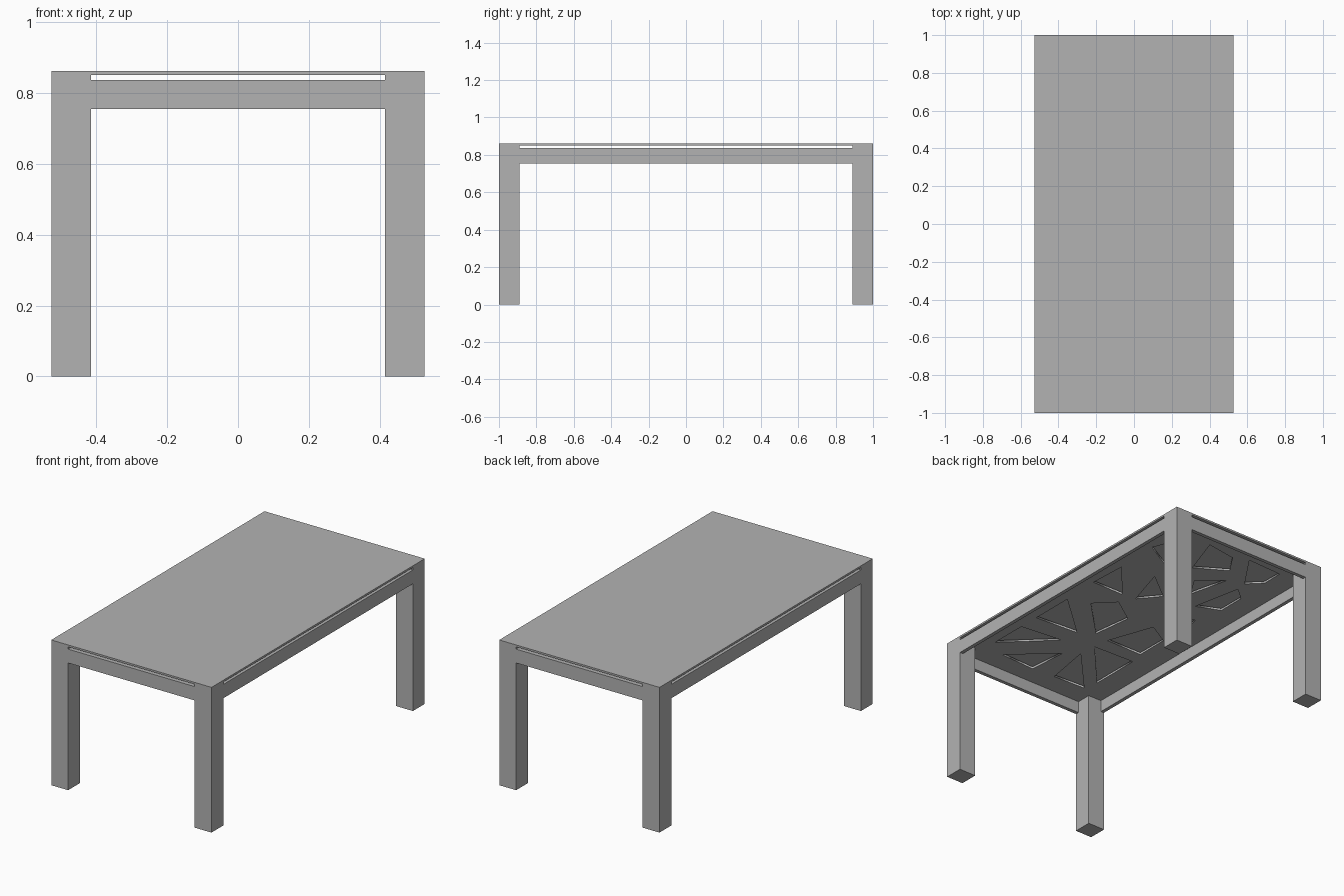
import bpy

# Clean start
cube = bpy.data.objects.get("Cube")
if cube:
    bpy.data.objects.remove(cube, do_unlink=True)

# Single grey finish
GREY = (0.45, 0.45, 0.45, 1.0)
grey = bpy.data.materials.new("matte_grey")
grey.use_nodes = True
grey.diffuse_color = GREY
shader = next(n for n in grey.node_tree.nodes if n.type == 'BSDF_PRINCIPLED')
shader.inputs["Base Color"].default_value = GREY

HALF_X, HALF_Y = 0.526, 1.0
LEG = 0.111
APRON_LOW, APRON_TOP = 0.755, 0.837
TOP_LOW, HEIGHT = 0.851, 0.862
BOARD = 0.022


def box(name, low, high):
    """Axis-aligned box between two opposite corners."""
    bpy.ops.mesh.primitive_cube_add(size=1)
    obj = bpy.context.object
    obj.name = name
    obj.location = [(a + b) / 2 for a, b in zip(low, high)]
    obj.scale = [abs(b - a) for a, b in zip(low, high)]
    bpy.ops.object.transform_apply(location=True, scale=True)
    obj.data.materials.append(grey)
    return obj


# Thin table top, floating above the aprons
box("table_top", (-HALF_X, -HALF_Y, TOP_LOW), (HALF_X, HALF_Y, HEIGHT))

# Square legs at the four corners
for sx, side in ((-1, "right"), (1, "left")):
    for sy, end in ((-1, "front"), (1, "back")):
        box(f"{end}_{side}_leg",
            (sx * HALF_X, sy * HALF_Y, 0),
            (sx * (HALF_X - LEG), sy * (HALF_Y - LEG), TOP_LOW))

# Aprons flush with the outer leg faces
reach_x, reach_y = HALF_X - LEG, HALF_Y - LEG
for sx, side in ((-1, "right"), (1, "left")):
    box(f"{side}_apron",
        (sx * HALF_X, -reach_y, APRON_LOW),
        (sx * (HALF_X - BOARD), reach_y, APRON_TOP))
for sy, end in ((-1, "front"), (1, "back")):
    box(f"{end}_apron",
        (-reach_x, sy * HALF_Y, APRON_LOW),
        (reach_x, sy * (HALF_Y - BOARD), APRON_TOP))

# Under-panel with angular cut-outs: a filled flat curve with holes
cutouts = [
    [(.38, .10), (.37, .33), (.17, .10)],
    [(.37, -.41), (.37, -.14), (.09, -.39)],
    [(.37, -.77), (.37, -.54), (.10, -.51)],
    [(.25, -.85), (0, -.62), (.02, -.86)],
    [(-.13, -.85), (-.08, -.56), (-.34, -.84)],
    [(-.09, -.45), (-.36, -.44), (-.36, -.75)],
    [(.24, -.09), (.13, .02), (-.03, -.09), (0, -.33)],
    [(-.1, -.35), (-.2, -.07), (-.34, -.15), (-.34, -.35)],
    [(.08, .11), (.16, .37), (-.02, .23)],
    [(.38, .61), (.33, .74), (.13, .47)],
    [(.06, .58), (.15, .84), (-.04, .81), (-.12, .69)],
    [(-.13, .85), (-.36, .84), (-.36, .71), (-.28, .63)],
    [(-.18, .6), (-.04, .48), (-.12, .35)],
    [(-.23, .26), (-.29, .56), (-.37, .49), (-.37, .32)],
    [(-.33, .14), (-.2, .1), (-.36, .02)],
]
px, py = HALF_X - BOARD, HALF_Y - BOARD
lx, ly = reach_x, reach_y
# Panel outline is notched around the legs
corner = [(lx, py), (lx, ly), (px, ly)]
outline = (corner + [(x, -y) for x, y in reversed(corner)]
           + [(-x, -y) for x, y in corner]
           + [(-x, y) for x, y in reversed(corner)])

THICK = 0.012
curve = bpy.data.curves.new("under_panel", 'CURVE')
curve.dimensions = '2D'
curve.fill_mode = 'BOTH'
curve.extrude = THICK / 2
for loop in [outline] + cutouts:
    spline = curve.splines.new('POLY')
    spline.points.add(len(loop) - 1)
    for point, (x, y) in zip(spline.points, loop):
        point.co = (x, y, 0, 1)
    spline.use_cyclic_u = True
panel = bpy.data.objects.new("under_panel", curve)
bpy.context.collection.objects.link(panel)
panel.location.z = APRON_TOP - THICK / 2
curve.materials.append(grey)

# Turn the panel into a mesh
bpy.ops.object.select_all(action='DESELECT')
panel.select_set(True)
bpy.context.view_layer.objects.active = panel
bpy.ops.object.convert(target='MESH')
